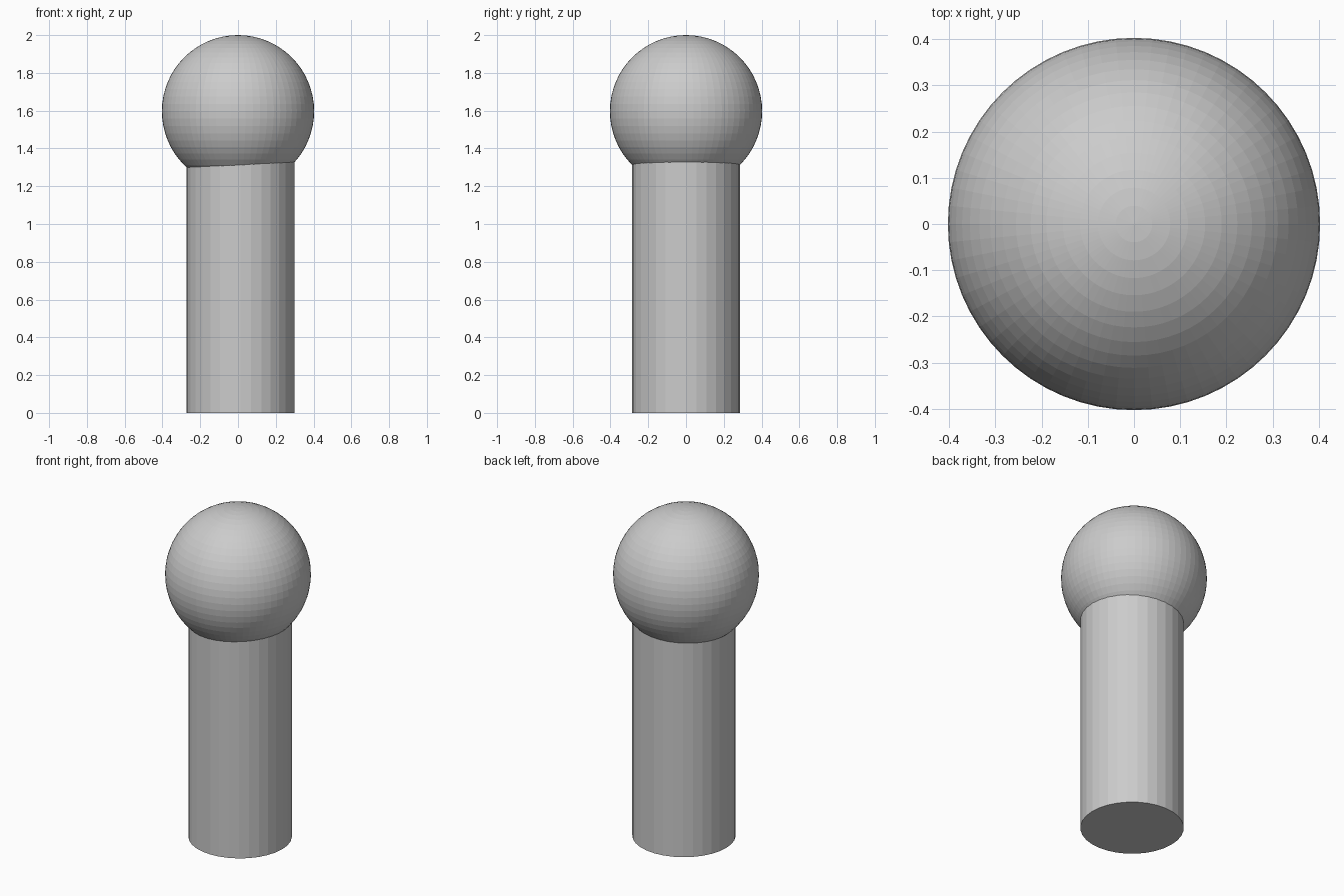
import bpy

if "Cube" in bpy.data.objects:
    bpy.data.objects.remove(bpy.data.objects["Cube"])

BALL_R = 0.403
POST_R = 0.286
POST_TOP = 1.42  # ends hidden inside the ball

# Round post, set slightly off the ball's axis
bpy.ops.mesh.primitive_cylinder_add(vertices=32, radius=POST_R, depth=POST_TOP,
                                    location=(0.014, 0, POST_TOP / 2))
bpy.context.object.name = "post"

# Faceted ball resting on the post
bpy.ops.mesh.primitive_uv_sphere_add(segments=64, ring_count=32, radius=BALL_R,
                                     location=(0, 0, 2 - BALL_R))
bpy.context.object.name = "ball"
